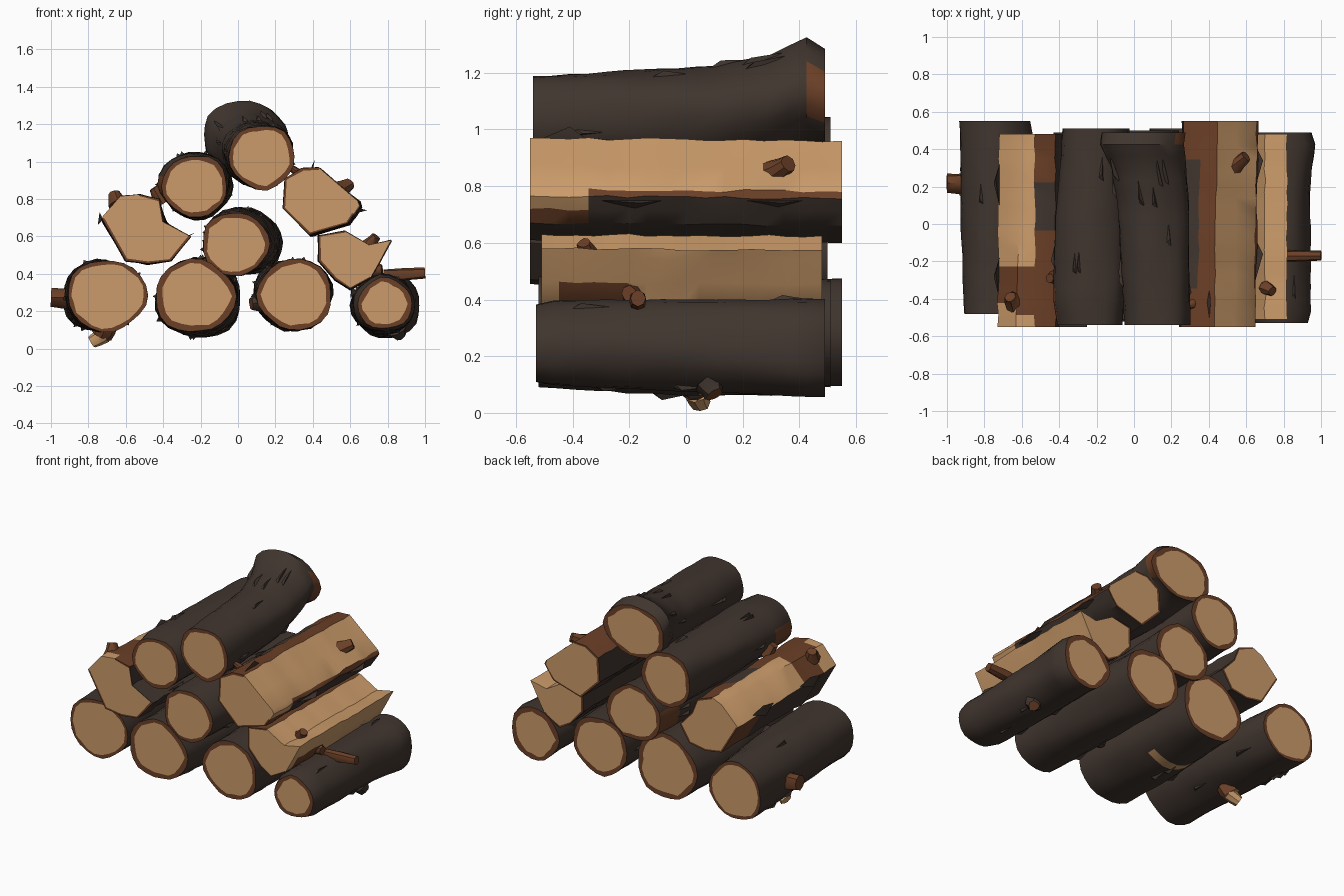
import bpy, bmesh, math, random
from mathutils import Vector

random.seed(4)
old = bpy.data.objects.get("Cube")
if old:
    bpy.data.objects.remove(old)


def make_material(name, rgb):
    m = bpy.data.materials.new(name)
    m.use_nodes = True
    m.diffuse_color = (*rgb, 1)
    m.node_tree.nodes["Principled BSDF"].inputs["Base Color"].default_value = (*rgb, 1)
    return m


MATS = [make_material("dark_bark", (.052, .036, .028)),
        make_material("inner_bark", (.145, .05, .02)),
        make_material("cut_wood", (.6, .33, .145))]
BARK, INNER, WOOD = range(3)
CODE = {"b": BARK, "c": INNER, "w": WOOD}


def finish(bm, name, angle=40):
    bmesh.ops.recalc_face_normals(bm, faces=bm.faces)
    mesh = bpy.data.meshes.new(name)
    bm.to_mesh(mesh)
    bm.free()
    for m in MATS:
        mesh.materials.append(m)
    ob = bpy.data.objects.new(name, mesh)
    bpy.context.collection.objects.link(ob)
    mesh.polygons.foreach_set("use_smooth", [True] * len(mesh.polygons))
    mesh.set_sharp_from_angle(angle=math.radians(angle))
    return ob


def add_face(bm, verts, mat):
    bm.faces.new(verts).material_index = mat


def loft(bm, rings, edge_mat, inset):
    """Skin rings of points, then cap both ends with a rim and a wooden fan."""
    rows = [[bm.verts.new(p) for p in ring] for ring in rings]
    n = len(rows[0])
    for a, b in zip(rows, rows[1:]):
        y = (a[0].co.y + b[0].co.y) / 2
        for i in range(n):
            j = (i + 1) % n
            add_face(bm, (a[i], a[j], b[j], b[i]), edge_mat(i, y))
    for row in (rows[0], rows[-1]):
        mid = sum((v.co for v in row), Vector()) / n
        y = row[0].co.y
        inner = [bm.verts.new(v.co + (mid - v.co) * inset * random.uniform(.75, 1.3)) for v in row]
        hub = bm.verts.new(mid)
        for i in range(n):
            j = (i + 1) % n
            rim = WOOD if edge_mat(i, y) == WOOD else INNER
            add_face(bm, (row[i], row[j], inner[j], inner[i]), rim)
            add_face(bm, (inner[i], inner[j], hub), WOOD)


def chip(bm, base, tip, mat=BARK):
    """A raised sliver of bark: three points on the surface and a lifted tip."""
    v = [bm.verts.new(p) for p in (*base, tip)]
    for f in ((0, 1, 3), (1, 2, 3), (2, 0, 3), (0, 1, 2)):
        add_face(bm, [v[k] for k in f], mat)


def round_log(name, stations, inset=.14, chips=9, sides=22, patch=None):
    """Stations are (y, x, z, half width, half height)."""
    phase = random.uniform(0, 6)

    def at(y):
        for a, b in zip(stations, stations[1:]):
            if y <= b[0] or b is stations[-1]:
                t = (y - a[0]) / (b[0] - a[0])
                return [p + (q - p) * t for p, q in zip(a, b)]

    def point(y, angle, lift=0):
        _, x, z, w, h = at(y)
        k = 1 + lift + .03 * math.sin(3 * angle + phase + 2 * y) + .02 * math.sin(5 * angle - phase + 5 * y)
        return Vector((x + w * k * math.cos(angle), y, z + h * k * math.sin(angle)))

    bm = bmesh.new()
    start, end = stations[0][0], stations[-1][0]
    steps = 16
    ys = [start + (end - start) * i / steps for i in range(steps + 1)]
    rings = [[point(y, math.tau * i / sides, random.uniform(-.015, .015)) for i in range(sides)] for y in ys]
    loft(bm, rings, lambda i, y: patch(i, y) if patch else BARK, inset)
    for _ in range(chips):
        y, a = random.uniform(start + .05, end - .2), random.uniform(0, math.tau)
        base = [point(y, a, -.05), point(y + .02, a + .2, -.05), point(y + .18, a + .08, -.05)]
        chip(bm, base, point(y + .05, a + .1, .09))
    return finish(bm, name)


def split_log(name, y0, y1, front, back, codes, patch, inset=.06):
    """Loft between two end outlines; each code letter colours one edge strip."""
    bm = bmesh.new()
    steps = 16
    rings = []
    for s in range(steps + 1):
        t = s / steps
        wob = .005 if 0 < s < steps else 0
        rings.append([Vector((p[0] + (q[0] - p[0]) * t + random.uniform(-wob, wob), y0 + (y1 - y0) * t,
                              p[1] + (q[1] - p[1]) * t + random.uniform(-wob, wob)))
                      for p, q in zip(front, back)])

    def edge_mat(i, y):
        special = patch(i, y)
        return CODE[codes[i]] if special is None else special

    loft(bm, rings, edge_mat, inset)
    return finish(bm, name, 35)


def stub(name, p, q, r0, r1, mat=INNER, tip=INNER):
    """A broken branch from p to q with an uneven end."""
    bm = bmesh.new()
    p, q = Vector(p), Vector(q)
    axis = (q - p).normalized()
    u = axis.orthogonal().normalized()
    w = axis.cross(u)
    rows = []
    for t, r in ((0, r0), (.5, (r0 + r1) / 2), (1, r1)):
        rows.append([bm.verts.new(p.lerp(q, t) + (u * math.cos(a) + w * math.sin(a)) * r * random.uniform(.85, 1.1))
                     for a in [math.tau * i / 8 for i in range(8)]])
    for a, b in zip(rows, rows[1:]):
        for i in range(8):
            add_face(bm, (a[i], a[i - 1], b[i - 1], b[i]), mat)
    add_face(bm, rows[0], mat)
    add_face(bm, rows[-1], tip)
    return finish(bm, name)


# Bottom row
round_log("bottom_log_right", [(-.48, -.7, .285, .215, .19), (.1, -.72, .285, .21, .19), (.55, -.75, .28, .19, .19)], .1)
round_log("bottom_log_mid_right", [(-.52, -.23, .28, .215, .195), (-.1, -.22, .27, .225, .21), (.49, -.2, .27, .22, .215)],
          patch=lambda i, y: WOOD if 14 <= i <= 18 and .02 < y < .12 else BARK)
round_log("bottom_log_mid_left", [(-.52, .305, .29, .2, .19), (0, .3, .29, .21, .19), (.51, .28, .29, .2, .19)])
round_log("bottom_log_left", [(-.53, .785, .24, .145, .135), (-.47, .78, .24, .165, .15),
                              (.2, .775, .235, .17, .165), (.42, .795, .23, .185, .175), (.49, .78, .23, .175, .175)], .18)

# Middle and upper round logs
round_log("middle_log", [(-.51, -.015, .56, .18, .17), (0, .01, .57, .2, .18), (.5, .04, .57, .2, .18)],
          patch=lambda i, y: INNER if 10 <= i <= 13 and y > .3 else BARK)
round_log("upper_log", [(-.54, -.23, .87, .175, .165), (-.4, -.235, .88, .19, .17), (0, -.23, .88, .19, .175),
                        (.51, -.21, .87, .18, .18)],
          patch=lambda i, y: INNER if 10 <= i <= 13 and y < -.35 else BARK)
round_log("top_log", [(-.54, .128, 1.025, .175, .172), (.1, .1, 1.05, .19, .175), (.3, .07, 1.09, .2, .175),
                      (.43, .03, 1.145, .225, .185), (.49, .04, 1.115, .225, .17)], chips=14,
          patch=lambda i, y: INNER if (i > 19 or i < 2) and y > .4 else BARK)

# Split logs, outlined anticlockwise from the lower side


def right_patch(i, y):
    if i == 5 and -.05 < y < .25:
        return BARK
    if (i == 6 and -.47 < y < -.25) or (i == 7 and -.42 < y < -.22) or (i == 8 and y > .25):
        return INNER


def upper_patch(i, y):
    if y < -.33 and 2 <= i <= 4:
        return INNER if i == 2 else WOOD
    if i == 8 and (y > .35 or y < -.35):
        return INNER


front = [(-.6, .47), (-.48, .455), (-.36, .47), (-.25, .6), (-.4, .68), (-.42, .8), (-.53, .825), (-.63, .815), (-.73, .7)]
back = [(-.6, .47), (-.48, .45), (-.36, .47), (-.29, .58), (-.38, .68), (-.42, .78), (-.53, .82), (-.6, .79), (-.72, .67)]
split_log("split_log_right", -.55, .48, front, back, "bbbbbcwwb", right_patch)

front = [(.38, .61), (.5, .645), (.585, .67), (.62, .72), (.65, .765), (.64, .79), (.54, .875), (.43, .97),
         (.34, .965), (.25, .91), (.24, .75)]
back = [(x + .015, z - .01) for x, z in front]
split_log("split_log_upper_left", -.55, .55, front, back, "bbbbcwwcbbb", upper_patch)

front = [(.43, .47), (.52, .37), (.6, .32), (.71, .38), (.755, .46), (.8, .545), (.82, .58), (.7, .555), (.57, .63), (.43, .605)]
back = [(x, z - .005) for x, z in front]
split_log("split_log_lower_left", -.51, .48, front, back, "bbbwwwwwcb",
          lambda i, y: INNER if i == 3 and -.47 < y < -.2 else None)

# Loose bark along the split edges
bm = bmesh.new()
for x, z, dx, dz, ys in ((.65, .75, .04, -.01, (-.2, .3)), (-.28, .6, .05, .02, (-.3, .1)),
                         (-.72, .69, -.02, .04, (-.3, .2)), (.4, .95, .01, .06, (-.45,)),
                         (.63, .3, -.02, .05, (-.1, .3))):
    for y in ys:
        base = [(x, y - .1, z), (x - .03, y + .02, z - .03), (x, y + .12, z)]
        chip(bm, base, (x + dx, y + .04, z + dz))
finish(bm, "loose_bark")

# Broken branches and knots
stub("side_branch", (-.88, .22, .27), (-1, .22, .275), .06, .05)
stub("under_branch", (-.7, .02, .13), (-.73, .04, .07), .06, .055, INNER, WOOD)
stub("under_branch_tip", (-.71, .03, .075), (-.78, .05, .035), .045, .035, WOOD, WOOD)
stub("long_twig", (.78, -.17, .39), (1, -.17, .405), .035, .028)
stub("left_log_knot", (.85, .08, .1), (.87, .1, .065), .055, .035, BARK)
stub("upper_split_knot", (.53, .3, .84), (.6, .36, .88), .05, .03)
stub("lower_split_knot", (.7, -.34, .55), (.74, -.36, .6), .04, .025)
stub("lower_side_knot", (.71, -.19, .42), (.77, -.2, .42), .04, .03)
stub("right_split_knot", (-.64, -.42, .77), (-.66, -.39, .835), .06, .03)
stub("inner_knot", (-.4, -.28, .78), (-.45, -.29, .86), .045, .025, INNER)
stub("top_splinter", (.33, -.42, .93), (.25, -.46, 1.0), .03, .006)
stub("middle_knot", (.13, -.2, .25), (.07, -.22, .24), .05, .035, BARK)
